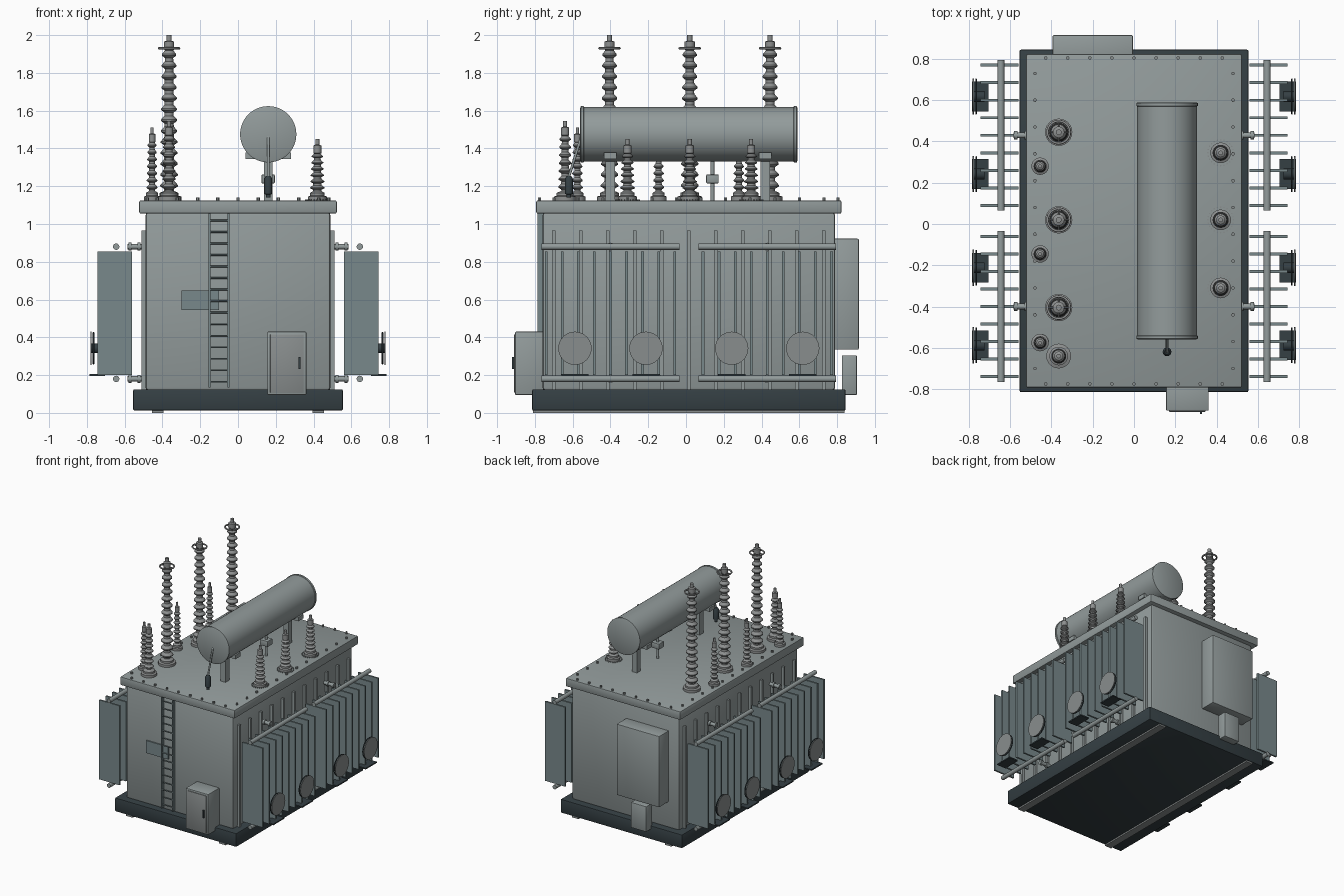
import bpy, bmesh, math
from mathutils import Vector

if "Cube" in bpy.data.objects:
    bpy.data.objects.remove(bpy.data.objects["Cube"])

CY = 0.015  # tank centre in y


def material(name, r, g, b):
    m = bpy.data.materials.new(name)
    m.diffuse_color = (r, g, b, 1)
    m.use_nodes = True
    m.node_tree.nodes["Principled BSDF"].inputs["Base Color"].default_value = m.diffuse_color
    return m


BODY = material("grey_paint", 0.29, 0.33, 0.33)
FIN = material("radiator_paint", 0.19, 0.25, 0.26)
DARK = material("dark_steel", 0.035, 0.05, 0.057)
PORC = material("porcelain", 0.27, 0.28, 0.28)
STEEL = material("steel", 0.25, 0.27, 0.27)


def finish(bm, name, mat, smooth=False):
    bmesh.ops.recalc_face_normals(bm, faces=bm.faces)
    me = bpy.data.meshes.new(name)
    bm.to_mesh(me)
    bm.free()
    ob = bpy.data.objects.new(name, me)
    bpy.context.collection.objects.link(ob)
    me.materials.append(mat)
    if smooth:
        bpy.ops.object.select_all(action='DESELECT')
        bpy.context.view_layer.objects.active = ob
        ob.select_set(True)
        bpy.ops.object.shade_smooth_by_angle(angle=math.radians(35))
    return ob


def box(name, x, y, z, mat=BODY, bevel=0.0):
    """Box from (min, max) pairs."""
    bm = bmesh.new()
    bmesh.ops.create_cube(bm, size=1)
    for v in bm.verts:
        v.co = Vector([(r[0] + r[1]) / 2 + c * abs(r[1] - r[0]) for r, c in zip((x, y, z), v.co)])
    if bevel:
        bmesh.ops.bevel(bm, geom=bm.edges[:], offset=bevel, segments=2, profile=0.5, affect='EDGES')
    return finish(bm, name, mat, bevel > 0)


def lathe(name, base, profile, mat, axis=(0, 0, 1), n=24):
    """Revolve (radius, height) points about an axis through base."""
    bm = bmesh.new()
    rot = Vector((0, 0, 1)).rotation_difference(Vector(axis))
    rings = []
    for r, h in profile:
        rings.append([bm.verts.new(Vector(base) + rot @ Vector(
            (r * math.cos(math.tau * i / n), r * math.sin(math.tau * i / n), h))) for i in range(n)])
    for a, b in zip(rings, rings[1:]):
        for i in range(n):
            bm.faces.new((a[i], a[(i + 1) % n], b[(i + 1) % n], b[i]))
    bm.faces.new(rings[0])
    bm.faces.new(rings[-1])
    return finish(bm, name, mat, True)


def rod(name, p, q, r, mat=BODY, n=16):
    d = Vector(q) - Vector(p)
    return lathe(name, p, [(r, 0), (r, d.length)], mat, d, n)


def ring(name, loc, R, r, mat, rot=(0, 0, 0)):
    bpy.ops.mesh.primitive_torus_add(location=loc, rotation=rot, major_radius=R, minor_radius=r,
                                     major_segments=32, minor_segments=8)
    ob = bpy.context.object
    ob.name = name
    ob.data.materials.append(mat)
    bpy.ops.object.shade_smooth_by_angle(angle=math.radians(60))
    return ob


# base frame and skids
box("base_frame", (-.555, .555), (CY - .83, CY + .83), (.012, .125), DARK, .008)
for s in (-1, 1):
    box("base_skid", (s * .395, s * .455), (CY - .825, CY + .825), (0, .014), STEEL)

# tank, lid and lid bolts
box("tank", (-.49, .49), (CY - .775, CY + .775), (.12, 1.06), BODY, .015)
box("lid", (-.523, .523), (CY - .808, CY + .808), (1.055, 1.125), BODY, .008)
bolts = [(s * .48, CY + (i - 5.5) * .13) for s in (-1, 1) for i in range(12)]
bolts += [(-.428 + i * .107, CY + s * .79) for s in (-1, 1) for i in range(9)]
for x, y in bolts:
    rod("lid_bolt", (x, y, 1.12), (x, y, 1.14), .009, STEEL, 6)

# tank side stiffeners
for s in (-1, 1):
    for i in range(11):
        y = CY - .715 + i * .143
        box("stiffener", (s * .48, s * .51), (y - .009, y + .009), (.12, .965))


# bushings
def bushing(name, x, y, top, r0, r1, flange, sheds):
    z0, z1 = 1.175, top - .075
    core = r0 * .55
    p = [(flange, 1.12), (flange, 1.145), (flange * .75, 1.15), (flange * .75, 1.165), (core, 1.175)]
    step = (z1 - z0) / sheds
    for i in range(sheds):
        r, z = r0 + (r1 - r0) * i / (sheds - 1), z0 + i * step
        p += [(r * .58, z + step * .2), (r, z + step * .42), (r, z + step * .55), (r * .58, z + step * .9)]
    c = r1 * .72
    p += [(c, z1), (c, top - .035), (c * .5, top - .03), (c * .5, top)]
    lathe(name, (x, y, 0), p, PORC)


for y in (.445, .02, -.405):
    bushing("high_voltage_bushing", -.365, y, 2.0, .047, .038, .066, 13)
    ring("corona_ring", (-.365, y, 1.93), .054, .006, PORC)
    for a in (0, math.pi / 2):
        d = Vector((math.cos(a), math.sin(a), 0)) * .054
        c = Vector((-.365, y, 1.93))
        rod("corona_spoke", c - d, c + d, .004, PORC, 8)
bushing("neutral_bushing", -.365, -.64, 1.545, .036, .03, .06, 7)
for y in (.28, -.145, -.575):
    bushing("tertiary_bushing", -.455, y, 1.51, .029, .024, .042, 7)
for y in (.345, .02, -.31):
    bushing("low_voltage_bushing", .42, y, 1.45, .039, .03, .05, 6)
    for i in range(24):
        a = math.tau * i / 24
        x2, y2 = .42 + .062 * math.cos(a), y + .062 * math.sin(a)
        rod("flange_bolt", (x2, y2, 1.12), (x2, y2, 1.13), .004, STEEL, 6)

# oil conservator with saddles, relay pipe and breather
lathe("conservator", (.16, -.56, 1.475), [(.14, 0), (.149, .004), (.149, .018), (.145, .02), (.145, 1.13),
      (.149, 1.132), (.149, 1.146), (.14, 1.15)], BODY, (0, 1, 0), 48)
for y in (-.4, .42):
    box("conservator_post", (.137, .183), (y - .025, y + .025), (1.12, 1.36))
    box("conservator_saddle", (.04, .28), (y - .033, y + .033), (1.345, 1.378))
rod("relay_pipe", (.16, .14, 1.12), (.16, .14, 1.35), .01)
box("gas_relay", (.125, .195), (.107, .173), (1.215, 1.262), BODY, .005)
rod("breather_pipe_top", (.16, -.55, 1.475), (.16, -.62, 1.25), .007)
lathe("breather", (.16, -.62, 1.14), [(.012, 0), (.012, .015), (.021, .02), (.021, .1), (.012, .115)], DARK)

# radiators and fans
for s in (-1, 1):
    for yc in (CY - .415, CY + .415):
        for i in range(9):
            y = yc + (i - 4) * .085
            box("radiator_fin", (s * .56, s * .745), (y - .007, y + .007), (.2, .855), FIN)
        for z in (.88, .18):
            rod("radiator_header", (s * .645, yc - .365, z), (s * .645, yc + .365, z), .017)
            rod("radiator_stub", (s * .48, yc, z), (s * .585, yc, z), .014)
            for x in (.515, .565):
                rod("pipe_flange", (s * x, yc, z), (s * (x + .016), yc, z), .021)
        for y in (yc - .188, yc + .188):
            rod("fan_motor", (s * .725, y, .342), (s * .775, y, .342), .026, DARK)
            rod("fan_disc", (s * .776, y, .342), (s * .782, y, .342), .088, STEEL, 32)
            ring("fan_guard", (s * .765, y, .342), .083, .004, DARK, (0, math.pi / 2, 0))
            box("fan_blade", (s * .764, s * .768), (y - .08, y + .08), (.325, .36), DARK)
            box("fan_bracket", (s * .705, s * .785), (y - .072, y + .072), (.196, .206), DARK)

# front ladder
for x in (-.15, -.05):
    box("ladder_rail", (x - .005, x + .005), (-.785, -.755), (.135, 1.055), FIN)
for i in range(15):
    z = .165 + i * .061
    rod("ladder_rung", (-.15, -.777, z), (-.05, -.777, z), .0045, FIN, 8)

# front plate and control cabinet
box("rating_plate", (-.3, -.1), (-.77, -.755), (.545, .648), FIN)
box("control_cabinet", (.155, .362), (-.905, -.755), (.095, .43), BODY, .006)
box("cabinet_door", (.17, .347), (-.91, -.9), (.108, .415), STEEL, .003)
box("door_handle", (.32, .33), (-.922, -.905), (.232, .295), DARK)

# rear cabinets
box("rear_cabinet", (-.395, -.005), (.78, .915), (.335, .922), BODY, .006)
box("rear_junction_box", (-.27, -.13), (.825, .905), (.095, .305), BODY, .005)
